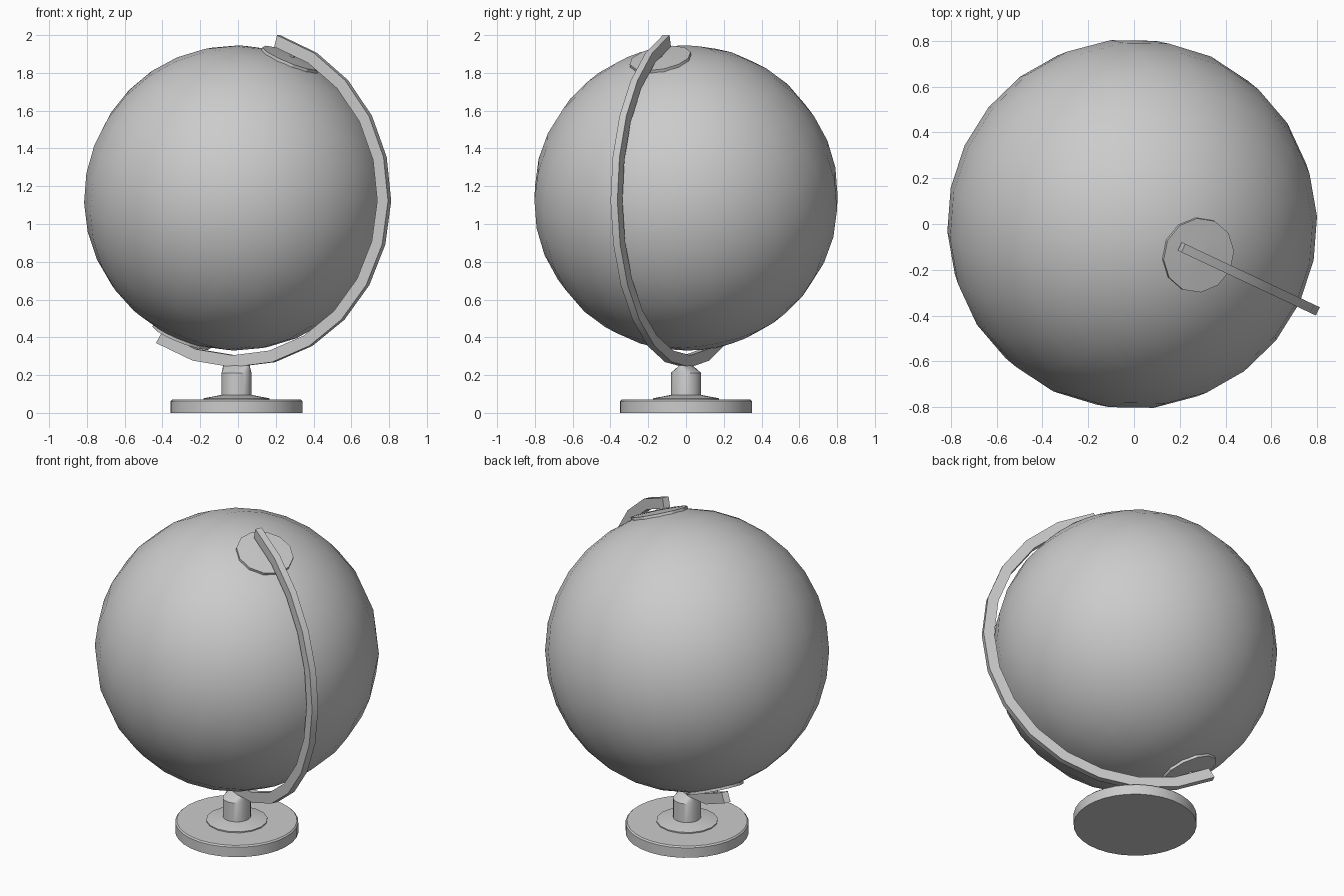
import bpy, bmesh, math
from mathutils import Matrix

if "Cube" in bpy.data.objects:
    bpy.data.objects.remove(bpy.data.objects["Cube"])

TILT = math.radians(23.5)      # axis lean
YAW = math.radians(-25.2)      # direction of the arm around the stand
CX, CZ = -0.008, 1.138         # stand axis and ball centre height
STAND = Matrix.Translation((CX, 0, 0)) @ Matrix.Rotation(YAW, 4, 'Z')
AXIS = Matrix.Translation((CX, 0, CZ)) @ Matrix.Rotation(YAW, 4, 'Z') @ Matrix.Rotation(TILT, 4, 'Y')


def finish(bm, name, matrix, smooth=30):
    bm.transform(matrix)
    bmesh.ops.recalc_face_normals(bm, faces=bm.faces[:])
    me = bpy.data.meshes.new(name)
    bm.to_mesh(me)
    bm.free()
    ob = bpy.data.objects.new(name, me)
    bpy.context.collection.objects.link(ob)
    bpy.ops.object.select_all(action='DESELECT')
    ob.select_set(True)
    bpy.context.view_layer.objects.active = ob
    bpy.ops.object.shade_smooth_by_angle(angle=math.radians(smooth))
    return ob


def turned(name, profile, sides, matrix):
    """Stack rings (rx, ry, z), bridge them and cap both ends."""
    bm = bmesh.new()
    rings = []
    for rx, ry, z in profile:
        rings.append([bm.verts.new((rx * math.cos(2 * math.pi * i / sides),
                                    ry * math.sin(2 * math.pi * i / sides), z))
                      for i in range(sides)])
    for a, b in zip(rings, rings[1:]):
        for i in range(sides):
            j = (i + 1) % sides
            bm.faces.new((a[i], a[j], b[j], b[i]))
    bm.faces.new(rings[0])
    bm.faces.new(rings[-1])
    return finish(bm, name, matrix)


# Ball, spun on the leaning axis
bm = bmesh.new()
bmesh.ops.create_uvsphere(bm, u_segments=24, v_segments=16, radius=0.808)
finish(bm, "ball", AXIS)

# Pole discs and pins, mirrored to both ends of the axis
for side, flip in (("top", 0), ("bottom", math.pi)):
    m = AXIS @ Matrix.Rotation(flip, 4, 'Y')
    turned(side + "_pole_disc", [(0.165, 0.165, 0.785), (0.165, 0.165, 0.807), (0.02, 0.02, 0.815)], 12, m)
    turned(side + "_pin", [(0.013, 0.013, 0.80), (0.013, 0.013, 0.85)], 8, m)

# Half-ring arm, running slightly past both poles
bm = bmesh.new()
sections = []
STEPS = 13
for k in range(STEPS + 1):
    a = math.radians(-7.5 + 195 * k / STEPS)
    sections.append([bm.verts.new((r * math.sin(a), y, r * math.cos(a)))
                     for r, y in ((0.833, -0.02), (0.896, -0.02), (0.896, 0.02), (0.833, 0.02))])
for a, b in zip(sections, sections[1:]):
    for i in range(4):
        j = (i + 1) % 4
        bm.faces.new((a[i], a[j], b[j], b[i]))
bm.faces.new(sections[0])
bm.faces.new(sections[-1])
finish(bm, "arm", AXIS)

# Stem, pinched at the top to the width of the arm
turned("stem", [(0.08, 0.08, 0.05), (0.08, 0.08, 0.212), (0.078, 0.02, 0.25)], 24, STAND)

# Collar and foot
turned("collar", [(0.175, 0.175, 0.06), (0.175, 0.175, 0.077), (0.07, 0.07, 0.097)], 16, STAND)
turned("foot", [(0.35, 0.35, 0), (0.35, 0.35, 0.062), (0.342, 0.342, 0.07)], 32, STAND)
